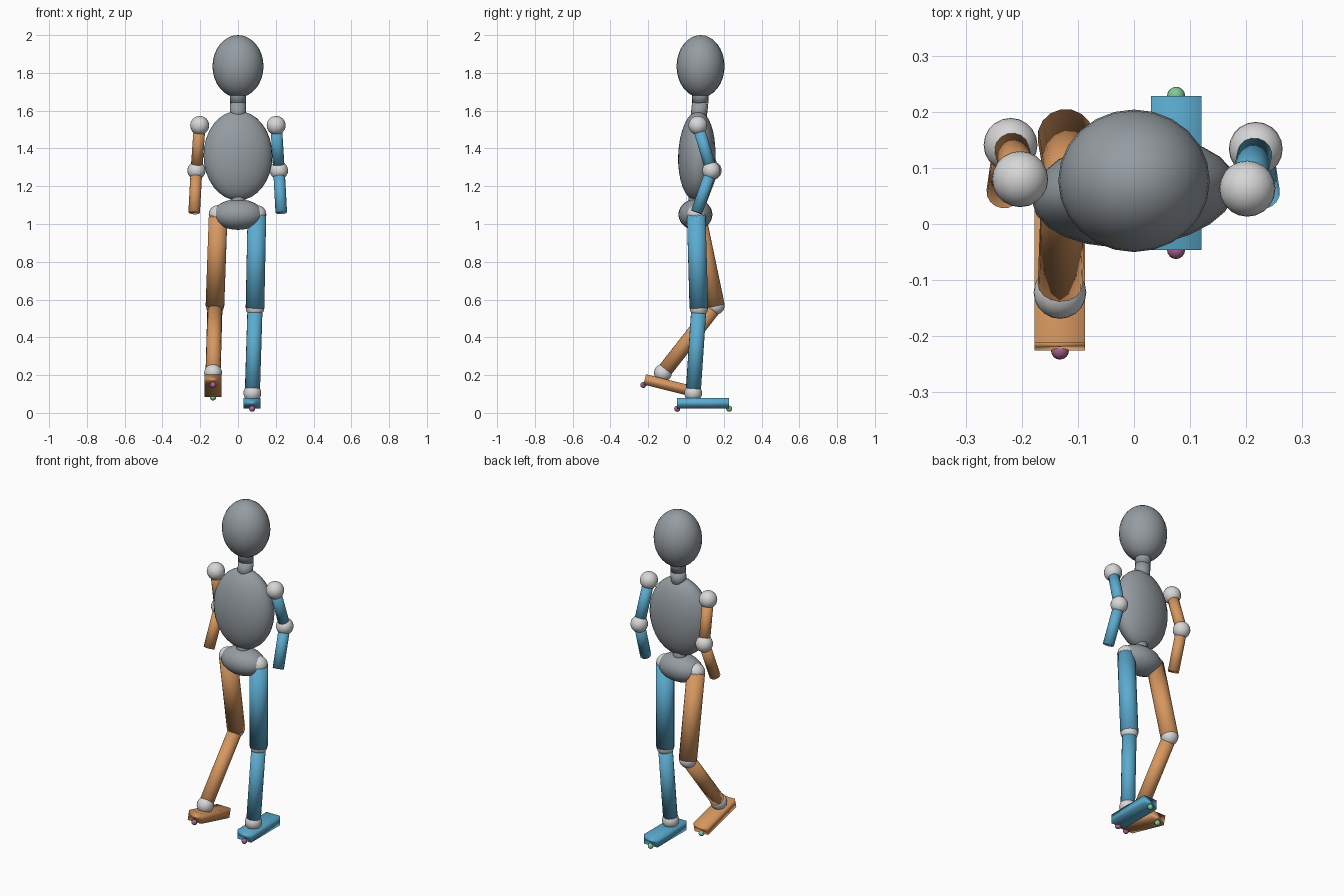
import bpy, math
from mathutils import Vector

if "Cube" in bpy.data.objects:
    bpy.data.objects.remove(bpy.data.objects["Cube"])


def material(name, rgb):
    m = bpy.data.materials.new(name)
    m.diffuse_color = (*rgb, 1)
    m.use_nodes = True
    m.node_tree.nodes["Principled BSDF"].inputs["Base Color"].default_value = m.diffuse_color
    return m


GREY = material("body grey", (0.30, 0.335, 0.36))
ORANGE = material("limb orange", (0.68, 0.31, 0.115))
BLUE = material("limb blue", (0.105, 0.41, 0.63))
WHITE = material("joint white", (0.68, 0.68, 0.68))
PINK = material("marker mauve", (0.40, 0.13, 0.30))
GREEN = material("marker green", (0.22, 0.58, 0.31))


def finish(name, mat):
    ob = bpy.context.object
    ob.name = name
    ob.data.materials.append(mat)
    # Fully smooth normals, so tubes shade softly towards their ends
    for p in ob.data.polygons:
        p.use_smooth = True
    return ob


def ball(name, centre, radii, mat, rot=(0, 0, 0), seg=20, rings=14):
    bpy.ops.mesh.primitive_uv_sphere_add(segments=seg, ring_count=rings, radius=1,
                                         location=centre, rotation=rot)
    bpy.context.object.scale = radii if isinstance(radii, tuple) else (radii,) * 3
    return finish(name, mat)


def tube(name, a, b, r, mat):
    a, b = Vector(a), Vector(b)
    d = b - a
    bpy.ops.mesh.primitive_cylinder_add(vertices=16, radius=r, depth=d.length,
                                        location=(a + b) / 2,
                                        rotation=d.to_track_quat('Z', 'Y').to_euler())
    return finish(name, mat)


# Head, neck and trunk
ball("head", (0, 0.077, 1.835), (0.135, 0.127, 0.165), GREY, seg=24, rings=16)
tube("upper_neck", (0, 0.075, 1.64), (0, 0.077, 1.72), 0.043, GREY)
tube("lower_neck", (0, 0.065, 1.55), (0, 0.075, 1.64), 0.043, GREY)
ball("torso", (0, 0.057, 1.362), (0.183, 0.098, 0.237), GREY,
     (math.radians(-2), 0, math.radians(5)), 24, 16)
tube("waist", (0, 0.052, 1.07), (0, 0.055, 1.18), 0.04, GREY)
ball("pelvis", (0, 0.05, 1.05), (0.135, 0.09, 0.081), GREY)


# Arms: shoulder, elbow and hand end
def arm(side, mat, shoulder, elbow, hand):
    ball(side + "_shoulder", shoulder, 0.05, WHITE)
    tube(side + "_upper_arm", shoulder, elbow, 0.031, mat)
    ball(side + "_elbow", elbow, 0.048, WHITE)
    tube(side + "_forearm", elbow, hand, 0.031, mat)


arm("left", ORANGE, (-0.203, 0.08, 1.522), (-0.22, 0.141, 1.283), (-0.232, 0.057, 1.062))
arm("right", BLUE, (0.202, 0.063, 1.522), (0.217, 0.134, 1.283), (0.229, 0.056, 1.062))


# Legs: hip, knee, ankle and a tilted block foot with end markers
def leg(side, mat, hip, knee, ankle, foot, tilt):
    ball(side + "_hip", hip, 0.05, WHITE)
    tube(side + "_thigh", hip, knee, 0.05, mat)
    ball(side + "_knee", knee, 0.048, WHITE)
    tube(side + "_shin", knee, ankle, 0.04, mat)
    ball(side + "_ankle", ankle, 0.047, WHITE)
    bpy.ops.mesh.primitive_cube_add(size=1, location=foot, rotation=(tilt, 0, 0))
    bpy.context.object.scale = (0.09, 0.275, 0.056)
    finish(side + "_foot", mat)
    c, s = math.cos(tilt), math.sin(tilt)
    for label, y, m in (("rear", -0.1375, PINK), ("front", 0.1375, GREEN)):
        z = -0.03
        ball(f"{side}_{label}_marker",
             (foot[0], foot[1] + y * c - z * s, foot[2] + y * s + z * c),
             0.016, m, seg=16, rings=10)


leg("left", ORANGE, (-0.105, 0.055, 1.05), (-0.122, 0.156, 0.567),
    (-0.132, -0.122, 0.212), (-0.132, -0.085, 0.144), math.radians(-14))
leg("right", BLUE, (0.1, 0.054, 1.05), (0.09, 0.068, 0.555),
    (0.076, 0.038, 0.105), (0.075, 0.091, 0.052), 0)
